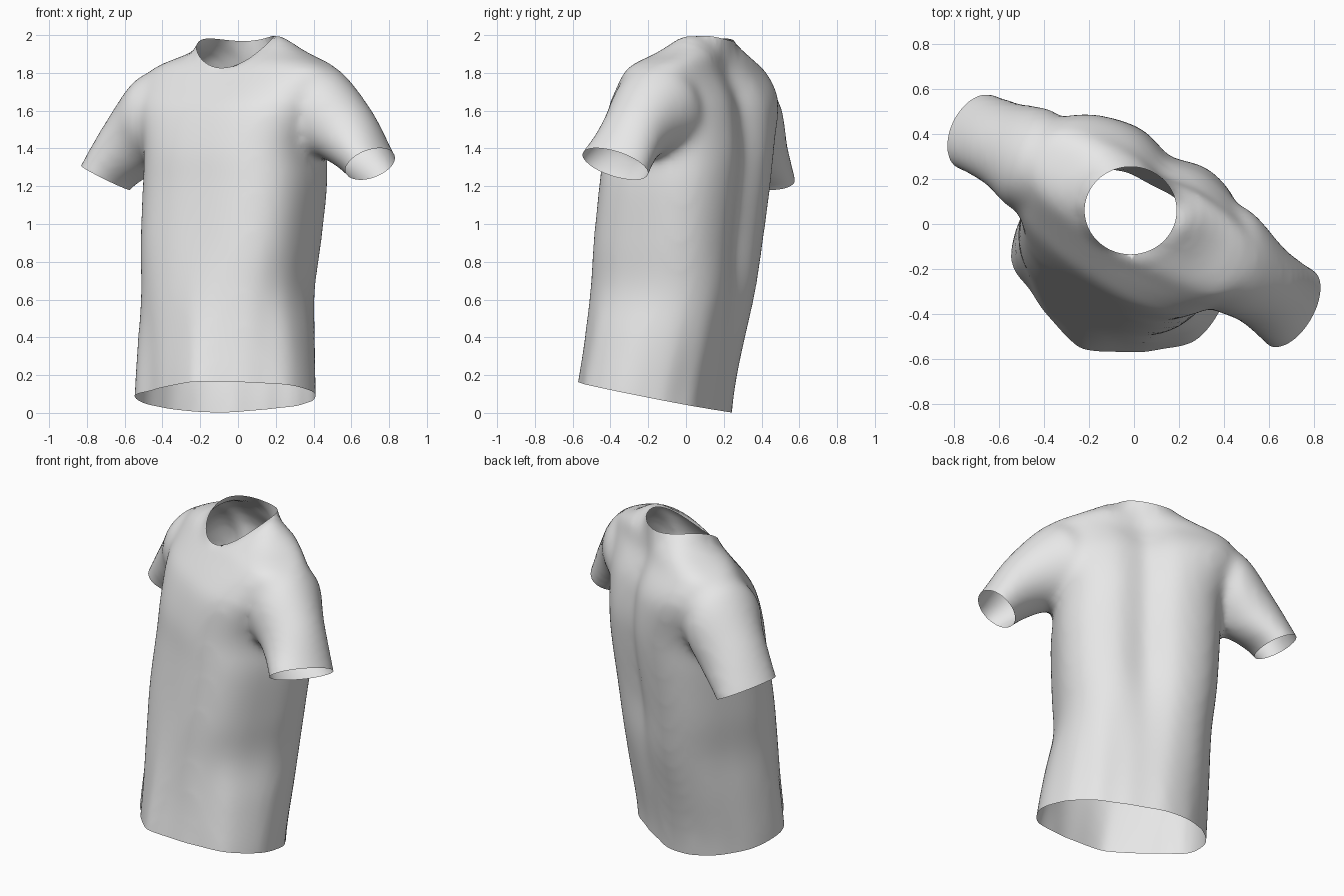
import bpy
import bmesh
from math import cos, sin, pi, radians, copysign, exp, atan2, hypot
from mathutils import Vector

cube = bpy.data.objects.get("Cube")
if cube:
    bpy.data.objects.remove(cube, do_unlink=True)

# Torso stations: height, centre x, centre y, half width, half depth, turn, hem share
TORSO = [
    (-.14, -.07, -.18, .48, .35, -22, 1),
    (.1, -.07, -.158, .48, .35, -22, 1),
    (.4, -.06, -.108, .435, .392, -25, .6),
    (.65, -.053, -.068, .43, .398, -28, .2),
    (.9, -.038, -.042, .458, .392, -29, 0),
    (1.2, -.016, -.007, .472, .39, -30, 0),
    (1.4, -.013, .015, .472, .385, -31, 0),
    (1.6, -.01, .037, .53, .345, -33, 0),
    (1.7, 0, .05, .55, .295, -33, 0),
    (1.8, .03, .048, .55, .23, -31, 0),
    (1.85, .045, .053, .48, .205, -30, 0),
    (1.9, .058, .077, .35, .168, -29, 0),
    (1.95, .055, .092, .27, .115, -29, 0),
    (1.98, .055, .092, .23, .095, -29, 0),
    (2.01, .1, .07, .14, .04, -29, 0),
]

# Hem radii, evenly spaced anticlockwise from +x
HEM = [.475, .435, .382, .372, .41, .432, .45, .475,
       .48, .41, .405, .45, .42, .445, .51, .51]

# Sleeve rings from shoulder to cuff: centre, half axis up and out, half axis back
LEFT_SLEEVE = [
    ((.27, -.06, 1.62), (.04, -.02, .17), (.07, .14, 0)),
    ((.41, -.145, 1.6), (.08, -.04, .24), (.095, .215, 0)),
    ((.57, -.27, 1.48), (.13, -.01, .13), (.06, .175, -.03)),
    ((.7, -.375, 1.318), (.13, .06, .048), (.03, .17, -.07)),
]
RIGHT_SLEEVE = [
    ((-.29, .2, 1.58), (-.02, .01, .17), (.07, .14, 0)),
    ((-.45, .285, 1.555), (-.04, .02, .24), (.1, .215, 0)),
    ((-.57, .35, 1.41), (-.12, 0, .14), (.05, .187, 0)),
    ((-.703, .41, 1.245), (-.13, -.04, .065), (.02, .168, 0)),
]
SEGMENTS = 64
STEPS = 5
NECK = Vector((-.015, .06))
NECK_RX, NECK_RY = .205, .195


def rounded(value, power):
    return copysign(abs(value) ** power, value)


def hem_radius(angle):
    place = (angle / (2 * pi) % 1) * len(HEM)
    i = int(place) % len(HEM)
    blend = (1 - cos(pi * (place % 1))) / 2
    return HEM[i] + (HEM[(i + 1) % len(HEM)] - HEM[i]) * blend


def torso_ring(z, cx, cy, width, depth, turn, hem_share):
    """Rounded-box section, hollowed at the spine and flared towards the hem."""
    turn = radians(turn)
    hollow = .055 * max(0, min(1, (z - .1) / .8, (2 - z) / .25))
    points = []
    for i in range(SEGMENTS):
        angle = 2 * pi * i / SEGMENTS
        u = width * rounded(cos(angle), .7)
        v = depth * rounded(sin(angle), .7)
        if v > 0:
            v -= hollow * exp(-(u / .1) ** 2)
        x = u * cos(turn) - v * sin(turn)
        y = u * sin(turn) + v * cos(turn)
        scale = 1 + hem_share * (hem_radius(atan2(y, x)) / hypot(x, y) - 1)
        points.append(Vector((cx + x * scale, cy + y * scale, z)))
    return points


def sleeve_ring(centre, up, back):
    centre, up, back = Vector(centre), Vector(up), Vector(back)
    angles = [2 * pi * i / SEGMENTS for i in range(SEGMENTS)]
    return [centre + up * cos(a) + back * sin(a) for a in angles]


def cuff_plane(rings):
    """Centre of the cuff and its outward, downward normal."""
    centre, up, back = (Vector(part) for part in rings[-1])
    normal = up.cross(back).normalized()
    return centre, normal if normal.z < 0 else -normal


def flowing(rings):
    """Extra rings along a smooth curve through the given ones."""
    result = []
    ends = [rings[0]] + rings + [rings[-1]]
    for a, b, c, d in zip(ends, ends[1:], ends[2:], ends[3:]):
        for step in range(STEPS):
            t = step / STEPS
            result.append([
                q + ((r - p) * t + (2 * p - 5 * q + 4 * r - s) * t ** 2
                     + (3 * q - p - 3 * r + s) * t ** 3) / 2
                for p, q, r, s in zip(a, b, c, d)])
    return result + [rings[-1]]


def loft(bm, rings):
    """Closed solid through a list of rings."""
    loops = [[bm.verts.new(p) for p in ring] for ring in flowing(rings)]
    for low, high in zip(loops, loops[1:]):
        for i in range(SEGMENTS):
            j = (i + 1) % SEGMENTS
            bm.faces.new((low[i], low[j], high[j], high[i]))
    bm.faces.new(loops[0])
    bm.faces.new(loops[-1])


def cut(bm, point, normal, region):
    """Trim away everything beyond a plane, within a region only."""
    faces = [f for f in bm.faces if region(f.calc_center_median())]
    edges = {e for f in faces for e in f.edges}
    verts = {v for f in faces for v in f.verts}
    bmesh.ops.bisect_plane(bm, geom=list(verts) + list(edges) + faces,
                           plane_co=point, plane_no=normal, clear_outer=True)


def neck_radius(p):
    """Distance from the neck axis, where one is the neckline."""
    return hypot((p.x - NECK.x) / NECK_RX, (p.y - NECK.y) / NECK_RY)


# Solid body and sleeves, overlapping at the shoulders
bm = bmesh.new()
loft(bm, [torso_ring(*row) for row in TORSO])
for sleeve in (LEFT_SLEEVE, RIGHT_SLEEVE):
    centre, normal = cuff_plane(sleeve)
    _, up, back = sleeve[-1]
    beyond = (centre + normal * .1, up, back)
    loft(bm, [sleeve_ring(*ring) for ring in sleeve + [beyond]])
bmesh.ops.recalc_face_normals(bm, faces=bm.faces)
mesh = bpy.data.meshes.new("shirt_solid")
bm.to_mesh(mesh)
bm.free()
solid = bpy.data.objects.new("shirt_solid", mesh)
bpy.context.collection.objects.link(solid)

# Merge into one skin and soften the joins
remesh = solid.modifiers.new("merge", 'REMESH')
remesh.mode = 'VOXEL'
remesh.voxel_size = .022
soften = solid.modifiers.new("soften", 'SMOOTH')
soften.factor = .5
soften.iterations = 22
bpy.context.view_layer.update()
graph = bpy.context.evaluated_depsgraph_get()
skin = bpy.data.meshes.new_from_object(solid.evaluated_get(graph))
skin.name = "shirt"
bpy.data.objects.remove(solid, do_unlink=True)

bm = bmesh.new()
bm.from_mesh(skin)

# Neck opening with a clean, dipped rim
inside = [f for f in bm.faces
          if f.calc_center_median().z > 1.7 and neck_radius(f.calc_center_median()) < 1]
bmesh.ops.delete(bm, geom=inside, context='FACES')
rim = [v for v in bm.verts if v.is_boundary and v.co.z > 1.7]
for v in rim:
    a = atan2((v.co.y - NECK.y) / NECK_RY, (v.co.x - NECK.x) / NECK_RX)
    height = 1.905 + .065 * sin(a) + .03 * cos(a) + .06 * cos(a) ** 2 - .022 * sin(2 * a)
    v.co = (NECK.x + NECK_RX * cos(a), NECK.y + NECK_RY * sin(a), height)
around = [v for v in bm.verts
          if not v.is_boundary and v.co.z > 1.7 and neck_radius(v.co) < 1.5]
for _ in range(8):
    bmesh.ops.smooth_vert(bm, verts=around, factor=.5,
                          use_axis_x=True, use_axis_y=True, use_axis_z=True)

# Hem and cuffs
cut(bm, Vector((0, 0, .049)), Vector((-.02, -.2, -1)), lambda p: p.z < .5)
cut(bm, *cuff_plane(LEFT_SLEEVE), lambda p: p.x > .51 and p.z > 1)
cut(bm, *cuff_plane(RIGHT_SLEEVE), lambda p: p.x < -.54 and p.z > 1)
bm.to_mesh(skin)
bm.free()

# Plain cloth
cloth = bpy.data.materials.new("light_grey_cloth")
cloth.use_nodes = True
colour = (.8, .8, .8, 1)
cloth.diffuse_color = colour
cloth.node_tree.nodes["Principled BSDF"].inputs["Base Color"].default_value = colour
skin.materials.clear()
skin.materials.append(cloth)
skin.shade_smooth()
shirt = bpy.data.objects.new("shirt", skin)
bpy.context.collection.objects.link(shirt)
